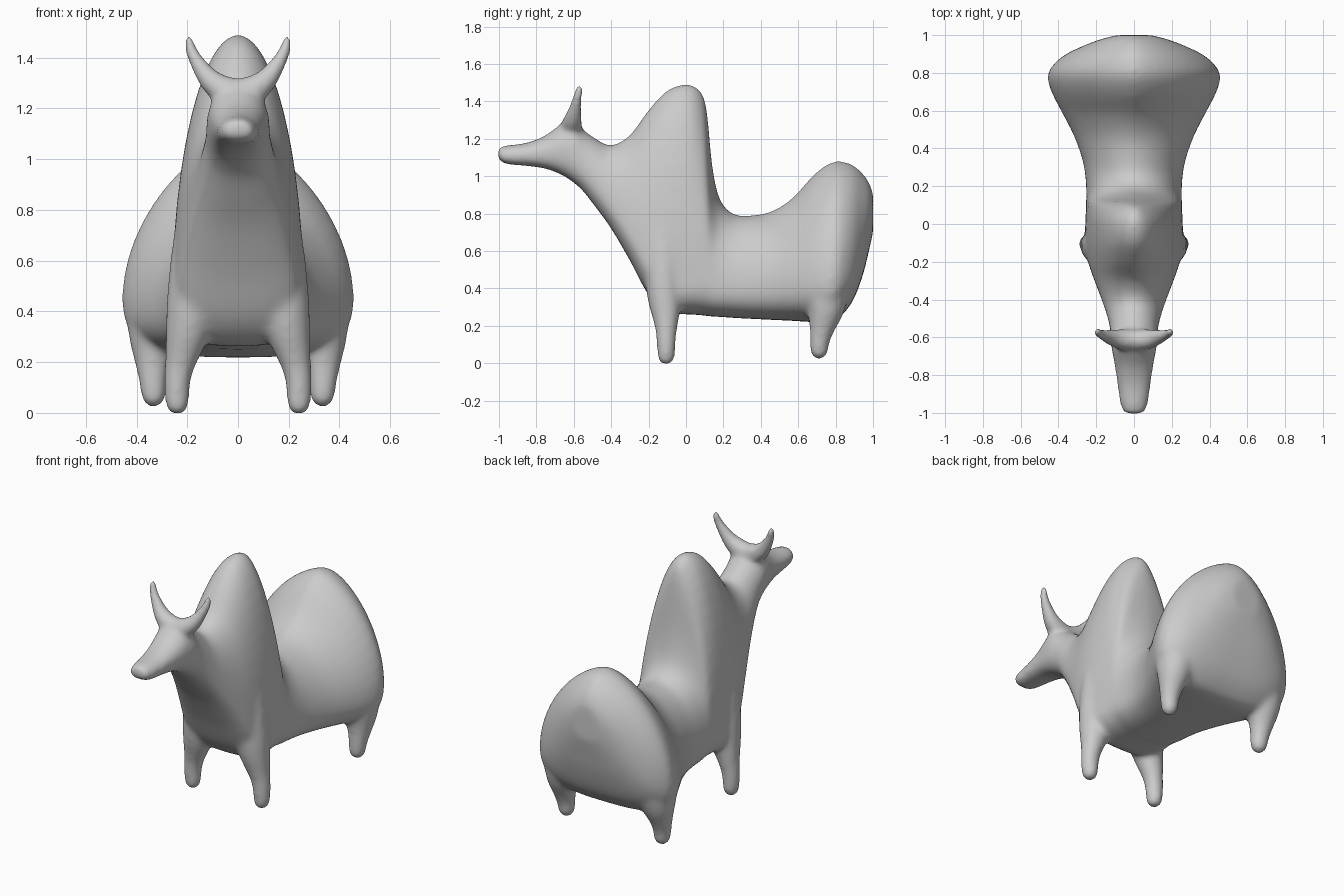
import bpy, bmesh, math
from mathutils import Vector

if "Cube" in bpy.data.objects:
    bpy.data.objects.remove(bpy.data.objects["Cube"])

SEG = 48
bm = bmesh.new()


def catmull(rows, n):
    """Smoothly resample a list of number rows, n steps per span."""
    out = []
    for i in range(len(rows) - 1):
        quad = (rows[max(i - 1, 0)], rows[i], rows[i + 1], rows[min(i + 2, len(rows) - 1)])
        for k in range(n):
            t = k / n
            out.append([b + .5 * t * (c - a + t * (2 * a - 5 * b + 4 * c - d + t * (3 * (b - c) + d - a)))
                        for a, b, c, d in zip(*quad)])
    return out + [list(rows[-1])]


def skin(rings):
    """Bridge a list of closed point rings and cap both ends."""
    loops = [[bm.verts.new(p) for p in r] for r in rings]
    for a, b in zip(loops, loops[1:]):
        n = len(a)
        for i in range(n):
            bm.faces.new((a[i], a[(i + 1) % n], b[(i + 1) % n], b[i]))
    bm.faces.new(loops[0][::-1])
    bm.faces.new(loops[-1])


def spow(v, e):
    return math.copysign(abs(v) ** e, v)


def body_ring(y, top, bottom, w, f):
    """Section with widest point at fraction f of its height."""
    rear = min(1, max(0, (y - .2) / .4))
    point = .3 * rear + .4 * math.exp(-((y - .11) / .06) ** 2)
    low = .75 - .1 * rear
    zm = bottom + (top - bottom) * f
    pts = []
    for i in range(SEG):
        a = 2 * math.pi * i / SEG
        c, s = math.cos(a), math.sin(a)
        if s >= 0:      # upper part, more pointed at hump back and rump
            x, z = w * spow(c, 1 + point), zm + (top - zm) * s ** (1 + 0.1 * rear)
        else:           # squarer underside
            x, z = w * spow(c, low), zm - (zm - bottom) * abs(s) ** 0.75
        pts.append((x, y, z))
    return pts


def limb(path):
    """Round limb through (x, y, z, radius) points, with a rounded end, on both sides."""
    path = catmull(path, 3)
    for side in (1, -1):
        ps = [(Vector((side * x, y, z)), r) for x, y, z, r in path]
        d = (ps[-1][0] - ps[-2][0]).normalized()
        p, r = ps[-1]
        ps += [(p + d * r * math.sin(t), r * math.cos(t)) for t in (0.5, 1.0, 1.35)]
        rings = []
        for i, (p, r) in enumerate(ps):
            t = (ps[min(i + 1, len(ps) - 1)][0] - ps[max(i - 1, 0)][0]).normalized()
            u = t.cross(Vector((0, 1, 0))).normalized()
            v = t.cross(u)
            rings.append([p + r * (math.cos(a) * u + math.sin(a) * v)
                          for a in (2 * math.pi * k / 16 for k in range(16))])
        skin(rings)


# Head, neck, hump, saddle and rump: y, top, bottom, half width, widest fraction
stations = [
    (-1.005, 1.155, 1.09, .05, .4), (-.96, 1.165, 1.065, .072, .45),
    (-.85, 1.18, 1.055, .088, .5), (-.75, 1.22, 1.04, .102, .5),
    (-.66, 1.285, 1.005, .118, .5), (-.60, 1.295, .965, .125, .5),
    (-.55, 1.25, .92, .128, .45), (-.48, 1.20, .83, .145, .38),
    (-.40, 1.165, .72, .172, .3), (-.30, 1.22, .55, .21, .23),
    (-.20, 1.355, .365, .244, .17), (-.10, 1.46, .275, .26, .13),
    (0, 1.493, .262, .258, .13), (.075, 1.462, .258, .255, .15),
    (.11, 1.36, .253, .254, .17), (.14, 1.06, .25, .253, .21),
    (.18, .88, .248, .253, .26), (.25, .80, .243, .257, .31),
    (.34, .79, .238, .273, .33), (.46, .813, .232, .315, .33),
    (.57, .885, .227, .37, .31), (.68, 1.005, .22, .428, .28),
    (.76, 1.066, .22, .456, .27), (.82, 1.081, .245, .445, .28),
    (.89, 1.062, .33, .375, .28), (.945, 1.015, .47, .265, .3),
    (.98, .965, .61, .17, .38), (1.0, .91, .70, .09, .5)]
skin([body_ring(*s) for s in catmull(stations, 4)])

# Front legs, rear legs, horns
limb([(.12, -.12, .78, .12), (.155, -.12, .60, .112), (.18, -.118, .44, .102),
      (.197, -.113, .33, .090), (.215, -.108, .25, .074), (.231, -.106, .18, .059),
      (.24, -.106, .11, .052), (.24, -.106, .038, .048)])
limb([(.31, .75, .50, .135), (.318, .75, .38, .124), (.33, .745, .28, .100),
      (.336, .728, .19, .070), (.335, .715, .12, .055), (.333, .712, .07, .05)])
limb([(.0, -.615, 1.262, .055), (.07, -.61, 1.28, .056), (.122, -.60, 1.325, .044),
      (.162, -.588, 1.385, .032), (.188, -.577, 1.435, .026), (.193, -.572, 1.468, .023)])

bmesh.ops.recalc_face_normals(bm, faces=bm.faces)
mesh = bpy.data.meshes.new("humped_bull")
bm.to_mesh(mesh)
bm.free()
bull = bpy.data.objects.new("humped_bull", mesh)
bpy.context.collection.objects.link(bull)

# Fuse the parts and melt the joints together
fuse = bull.modifiers.new("fuse", 'REMESH')
fuse.mode = 'VOXEL'
fuse.voxel_size = 0.012
fuse.use_smooth_shade = True
melt = bull.modifiers.new("melt", 'SMOOTH')
melt.factor = 0.5
melt.iterations = 24
